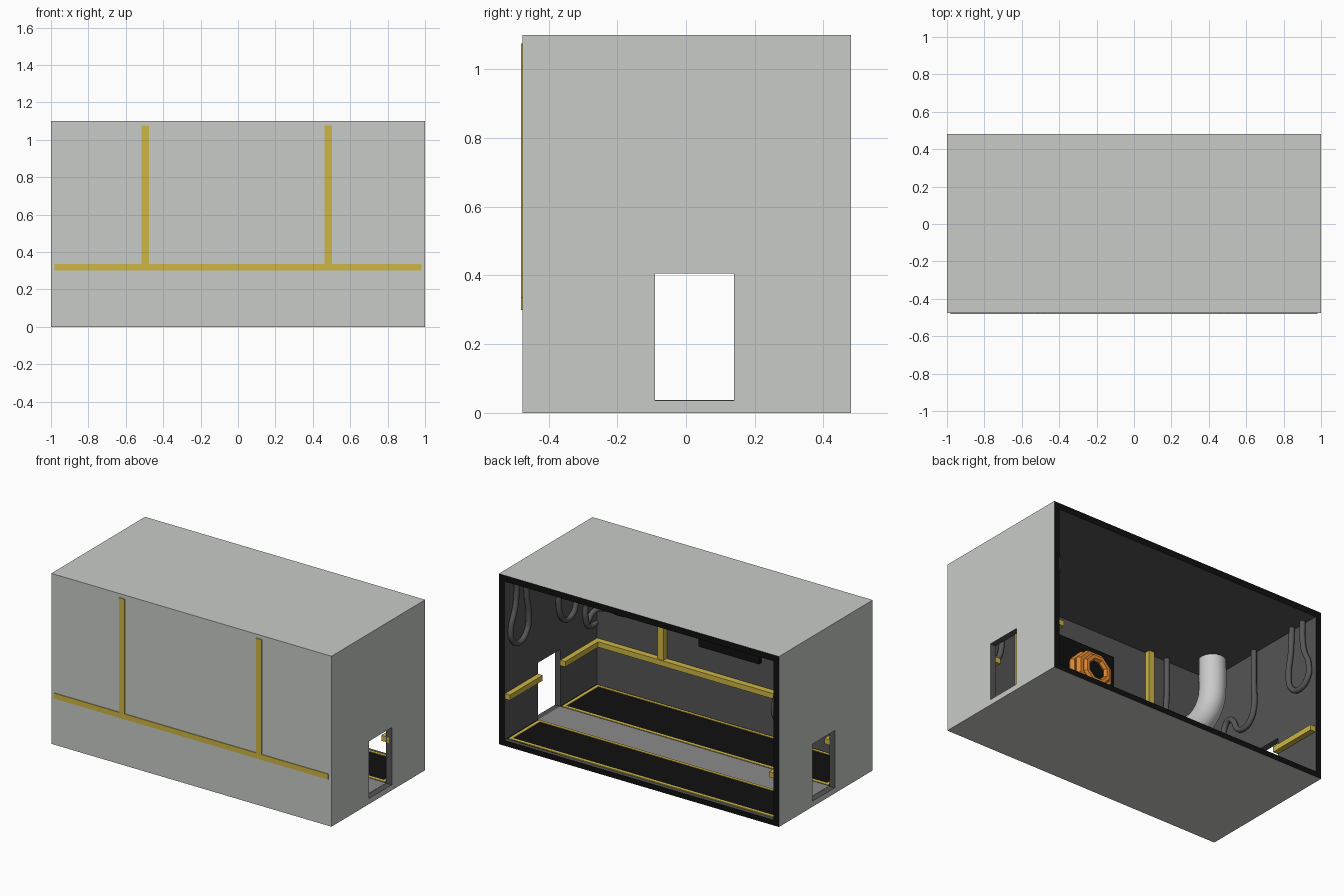
import bpy, math
from mathutils import Vector

if "Cube" in bpy.data.objects:
    bpy.data.objects.remove(bpy.data.objects["Cube"])


def mat(name, r, g, b):
    m = bpy.data.materials.new(name)
    m.diffuse_color = (r, g, b, 1)
    m.use_nodes = True
    m.node_tree.nodes["Principled BSDF"].inputs["Base Color"].default_value = m.diffuse_color
    return m


OUTER = mat("pale_grey", 0.58, 0.60, 0.57)
INNER = mat("dark_wall", 0.09, 0.09, 0.09)
BLACK = mat("black", 0.005, 0.005, 0.005)
YELLOW = mat("yellow", 0.62, 0.47, 0.06)
WALK = mat("walkway_grey", 0.26, 0.26, 0.26)
PIPE = mat("pipe_grey", 0.10, 0.095, 0.095)
ORANGE = mat("orange", 0.75, 0.25, 0.03)


def box(name, x, y, z, material=None):
    """Box from (min, max) pairs."""
    bpy.ops.mesh.primitive_cube_add(size=1, location=[sum(p) / 2 for p in (x, y, z)])
    o = bpy.context.object
    o.name = name
    o.scale = [p[1] - p[0] for p in (x, y, z)]
    bpy.ops.object.transform_apply(location=True, rotation=False, scale=True)
    if material:
        o.data.materials.append(material)
    return o


def tube(name, pts, radius, material=None, res=3, sides=1):
    cu = bpy.data.curves.new(name, 'CURVE')
    cu.dimensions = '3D'
    cu.bevel_depth, cu.bevel_resolution = radius, res
    cu.resolution_u = 6
    cu.use_fill_caps = True
    sp = cu.splines.new('BEZIER')
    sp.bezier_points.add(len(pts) - 1)
    for bp, p in zip(sp.bezier_points, pts):
        bp.co = (p[0] * sides, p[1], p[2])
        bp.handle_left_type = bp.handle_right_type = 'AUTO'
    o = bpy.data.objects.new(name, cu)
    bpy.context.collection.objects.link(o)
    bpy.ops.object.select_all(action='DESELECT')
    o.select_set(True)
    bpy.context.view_layer.objects.active = o
    bpy.ops.object.convert(target='MESH')
    o = bpy.context.object
    o.name = name
    bpy.ops.object.shade_smooth_by_angle(angle=math.radians(50))
    if material:
        o.data.materials.append(material)
    return o


# Room shell: box hollowed from the open back, with a doorway through both ends
shell = box("room_shell", (-1, 1), (-0.475, 0.48), (0, 1.1))
cutters = [box("room_hollow", (-0.96, 0.96), (-0.465, 0.6), (0.035, 1.06)),
           box("door_cutter", (-1.2, 1.2), (-0.09, 0.14), (0.0355, 0.405))]
for c in cutters:
    m = shell.modifiers.new("cut", 'BOOLEAN')
    m.operation, m.solver, m.object = 'DIFFERENCE', 'EXACT', c
    bpy.context.view_layer.objects.active = shell
    bpy.ops.object.modifier_apply(modifier=m.name)
for c in cutters:
    bpy.data.objects.remove(c)
shell.data.materials.clear()
for m in (OUTER, INNER, BLACK):
    shell.data.materials.append(m)
for f in shell.data.polygons:
    c, n = f.center, f.normal
    outside = (abs(n.x) > 0.9 and abs(c.x) > 0.99) or c.y < -0.474 or (
        abs(n.z) > 0.9 and (c.z < 0.01 or c.z > 1.09))
    f.material_index = 2 if n.y > 0.9 and c.y > 0.47 else 0 if outside else 1

# Floor: walkway between two black panels with yellow borders
box("walkway", (-0.96, 0.96), (-0.09, 0.14), (0.033, 0.037), WALK)
for tag, y0, y1 in (("back", 0.14, 0.455), ("front", -0.455, -0.09)):
    box(f"floor_panel_{tag}", (-0.96, 0.96), (y0, y1), (0.033, 0.038), BLACK)
    w = 0.02
    for i, y in enumerate((y0, y1 - w)):
        box(f"floor_stripe_{tag}_{i}", (-0.95, 0.95), (y, y + w), (0.034, 0.041), YELLOW)
    for s in (-1, 1):
        box(f"floor_end_stripe_{tag}", tuple(sorted((s * 0.95, s * 0.93))),
            (y0, y1), (0.034, 0.041), YELLOW)

# Yellow rails on the walls, poking slightly through the front wall
box("front_rail", (-0.98, 0.98), (-0.48, -0.425), (0.30, 0.335), YELLOW)
for x in (-0.495, 0.483):
    box("front_post", (x - 0.02, x + 0.02), (-0.48, -0.43), (0.32, 1.075), YELLOW)
for s in (-1, 1):
    for y in ((-0.47, -0.09), (0.14, 0.475)):
        box("side_rail", tuple(sorted((s * 0.98, s * 0.925))), y, (0.30, 0.335), YELLOW)

# Vent: black square board with stepped octagonal orange rings
box("vent_board", (-0.215, 0.215), (-0.468, -0.435), (0.49, 0.92), BLACK)
for i, (r, t, y) in enumerate(((0.12, 0.028, -0.41), (0.108, 0.028, -0.365), (0.08, 0.022, -0.335))):
    bpy.ops.mesh.primitive_torus_add(major_segments=8, minor_segments=6, major_radius=r,
                                     minor_radius=t, location=(0, y, 0.71),
                                     rotation=(math.pi / 2, math.pi / 8, 0))
    ring = bpy.context.object
    ring.name = f"vent_ring_{i}"
    ring.data.materials.append(ORANGE)
bpy.ops.mesh.primitive_cylinder_add(vertices=8, radius=0.08, depth=0.08,
                                    location=(0, -0.40, 0.71), rotation=(math.pi / 2, 0, 0))
bpy.context.object.name = "vent_core"
bpy.context.object.data.materials.append(BLACK)

# Big duct: from the ceiling, bending into the front wall
duct = [(-0.83, -0.29, 1.06), (-0.83, -0.29, 0.86)]
for k in range(1, 6):
    a = k * math.pi / 10
    duct.append((-0.83, -0.29 - 0.17 * (1 - math.cos(a)), 0.86 - 0.17 * math.sin(a)))
tube("big_duct", duct, 0.08, None, res=6)

# Thin pipes hanging from the ceiling along both end walls and the front corners
loop = [(0.29, 1.06), (0.28, 0.9), (0.26, 0.76), (0.28, 0.67), (0.355, 0.625), (0.43, 0.67),
        (0.44, 0.76), (0.40, 0.86), (0.385, 0.95), (0.385, 1.06)]
snake = [(-0.05, 1.06), (-0.05, 0.85), (-0.05, 0.68), (-0.085, 0.61), (-0.14, 0.585),
         (-0.2, 0.61), (-0.23, 0.67), (-0.27, 0.70), (-0.31, 0.67), (-0.32, 0.52),
         (-0.35, 0.46), (-0.43, 0.45)]
corner = [(0.62, -0.445, 1.06), (0.62, -0.445, 0.85), (0.62, -0.445, 0.68), (0.66, -0.445, 0.58),
          (0.76, -0.445, 0.55), (0.9, -0.44, 0.55), (0.935, -0.40, 0.54), (0.94, -0.34, 0.49)]
for s in (-1, 1):
    tube("hanging_loop", [(0.94, y, z) for y, z in loop], 0.017, PIPE, sides=s)
    tube("wall_pipe", [(0.94, y, z) for y, z in snake], 0.017, PIPE, sides=s)
    tube("corner_pipe", corner, 0.017, PIPE, sides=s)
